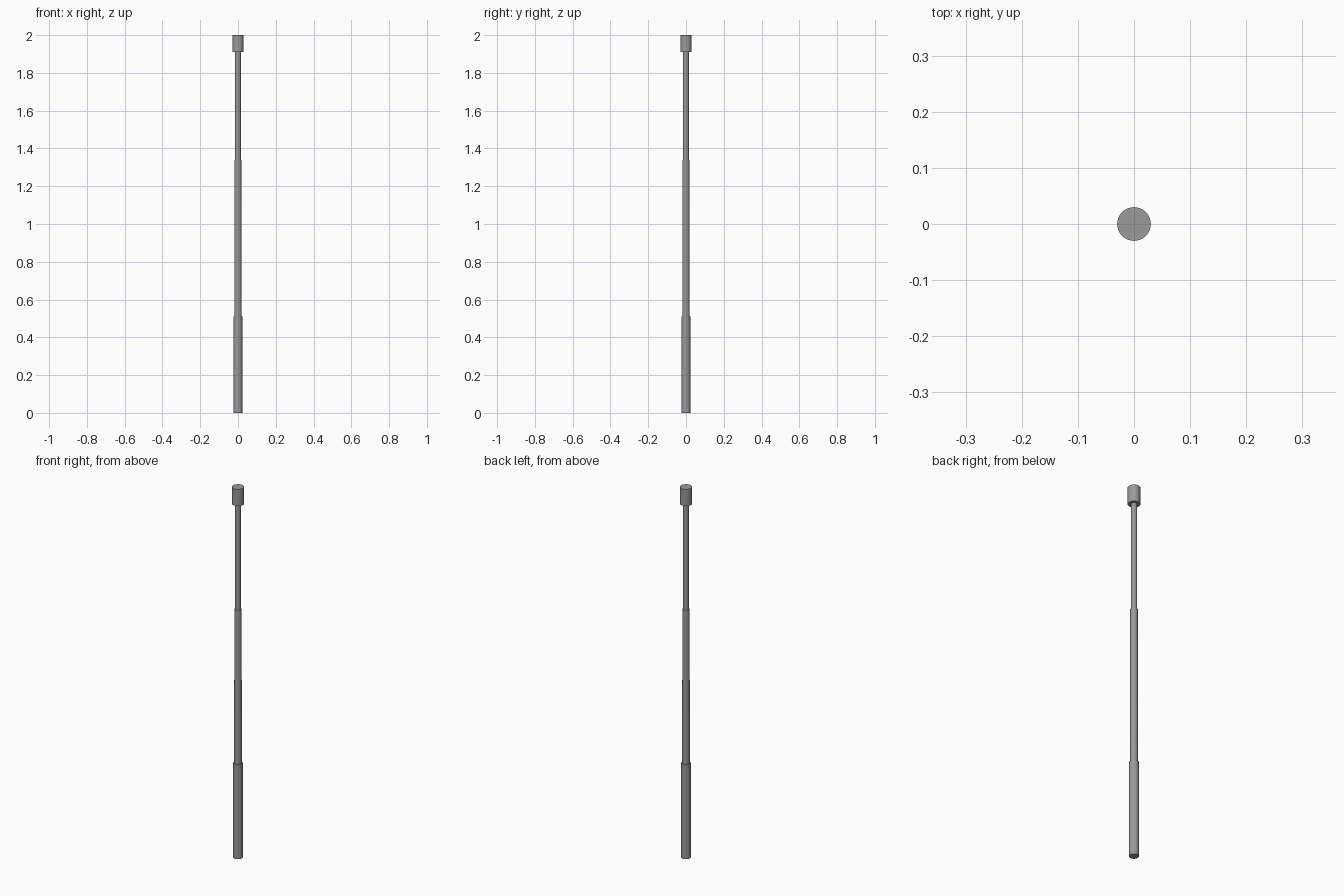
import bpy, math

if "Cube" in bpy.data.objects:
    bpy.data.objects.remove(bpy.data.objects["Cube"])

dark = bpy.data.materials.new("dark_grey")
dark.diffuse_color = (0.32, 0.32, 0.32, 1)
dark.use_nodes = True
dark.node_tree.nodes["Principled BSDF"].inputs["Base Color"].default_value = dark.diffuse_color


def rod(name, z0, z1, r0, r1):
    bpy.ops.mesh.primitive_cone_add(vertices=32, radius1=r0, radius2=r1,
                                    depth=z1 - z0, location=(0, 0, (z0 + z1) / 2))
    ob = bpy.context.object
    ob.name = name
    ob.data.materials.append(dark)
    bpy.ops.object.shade_smooth_by_angle(angle=math.radians(35))
    return ob


# Stepped pole, thickest at the grip
rod("grip", 0.0, 0.51, 0.0235, 0.0235)
rod("middle_shaft", 0.51, 1.34, 0.019, 0.0178)
rod("upper_shaft", 1.34, 1.91, 0.0153, 0.0153)

# Wide cylindrical head
rod("head", 1.91, 2.0, 0.03, 0.03)
